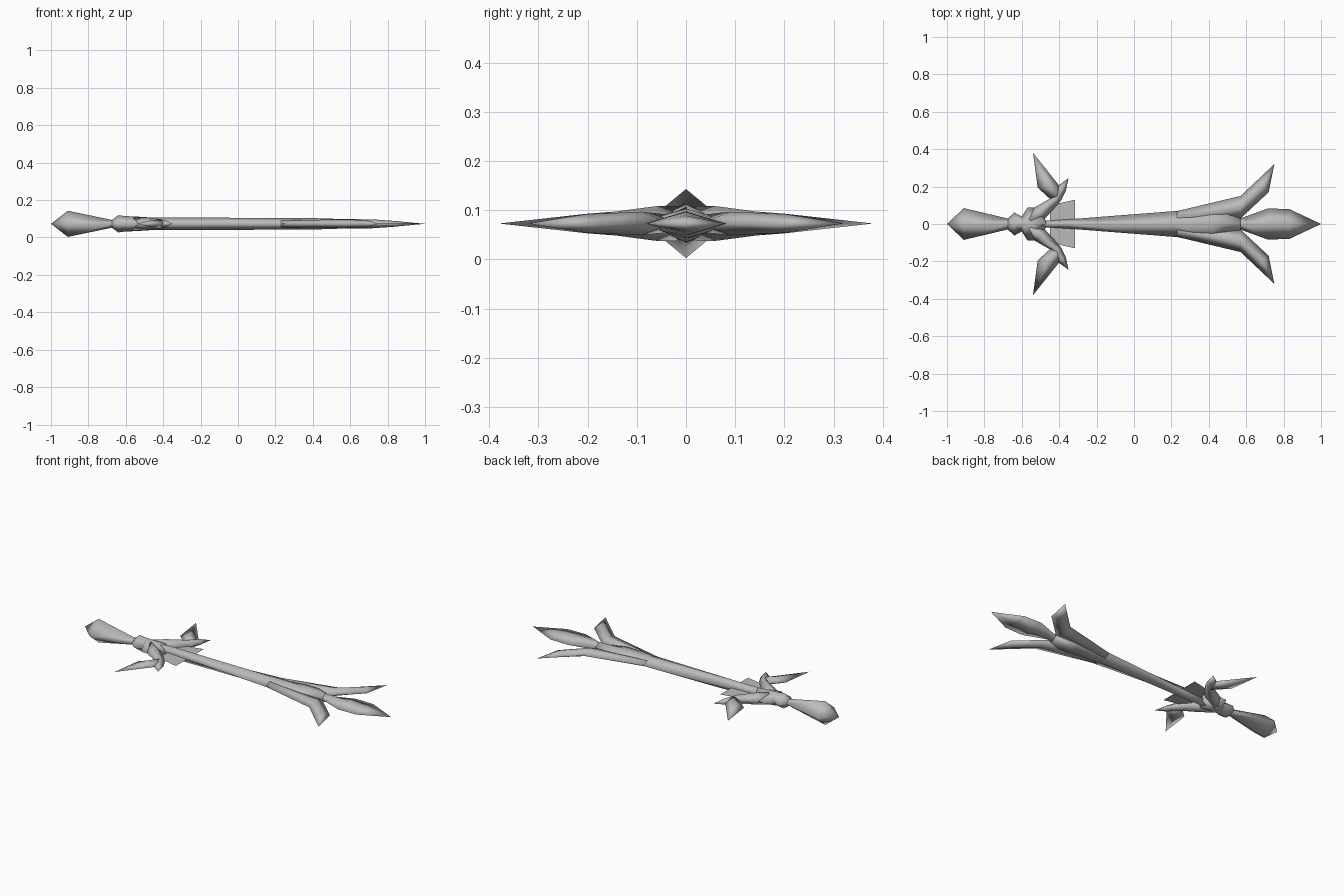
import bpy, bmesh

if "Cube" in bpy.data.objects:
    bpy.data.objects.remove(bpy.data.objects["Cube"])

MID = 0.073  # height of the flat symmetry plane

steel = bpy.data.materials.new("grey steel")
steel.diffuse_color = (0.5, 0.5, 0.5, 1)
steel.use_nodes = True
steel.node_tree.nodes["Principled BSDF"].inputs["Base Color"].default_value = steel.diffuse_color


def finish(name, bm, smooth=True):
    bmesh.ops.remove_doubles(bm, verts=bm.verts, dist=0.0005)
    bmesh.ops.recalc_face_normals(bm, faces=bm.faces)
    me = bpy.data.meshes.new(name)
    bm.to_mesh(me)
    bm.free()
    me.materials.append(steel)
    for p in me.polygons:
        p.use_smooth = smooth
    ob = bpy.data.objects.new(name, me)
    bpy.context.collection.objects.link(ob)
    return ob


def diamond_loft(name, stations, side=1):
    """Loft diamond sections: (left x, left y, right x, right y, half height)."""
    bm = bmesh.new()
    rings = []
    for lx, ly, rx, ry, h in stations:
        mx, my = (lx + rx) / 2, (ly + ry) / 2
        pts = [(lx, ly, 0), (mx, my, h), (rx, ry, 0), (mx, my, -h)]
        rings.append([bm.verts.new((x, y * side, MID + z)) for x, y, z in pts])
    for a, b in zip(rings, rings[1:]):
        for i in range(4):
            j = (i + 1) % 4
            bm.faces.new((a[i], a[j], b[j], b[i]))
    bm.faces.new(rings[0])
    if stations[-1][4] > 0:
        bm.faces.new(rings[-1])
    return finish(name, bm)


def straight(name, profile):
    """Diamond loft along x: (x, half width, half height)."""
    st = [(x, w, x, -w, h) for x, w, h in profile]
    if profile[0][1] == 0:  # start from the wide end so the point closes last
        st.reverse()
    return diamond_loft(name, st)


# Grip with pointed pommel
straight("pommel_grip", [(-1, 0, 0), (-0.91, 0.085, 0.07), (-0.67, 0.028, 0.02), (-0.65, 0.028, 0.02)])

# Knob and collar in front of the grip
straight("collar", [(-0.68, 0.024, 0.016), (-0.64, 0.062, 0.046), (-0.60, 0.04, 0.041),
                    (-0.57, 0.088, 0.04), (-0.53, 0.088, 0.038), (-0.47, 0.02, 0.034)])

# Long shaft flaring towards the fork
straight("shaft", [(-0.55, 0.012, 0.034), (-0.35, 0.025, 0.034), (0.23, 0.07, 0.031),
                   (0.42, 0.105, 0.03), (0.57, 0.035, 0.025)])

# Central leaf-shaped point
straight("centre_point", [(0.48, 0.025, 0.026), (0.57, 0.03, 0.025), (0.715, 0.083, 0.024),
                          (0.83, 0.08, 0.016), (1, 0, 0)])

for tag, s in (("left", 1), ("right", -1)):
    # Side prongs of the fork
    diamond_loft("prong_" + tag, [(0.23, 0.069, 0.23, 0.0, 0.018), (0.57, 0.15, 0.57, 0.03, 0.024),
                                  (0.66, 0.235, 0.72, 0.17, 0.019), (0.75, 0.32, 0.75, 0.32, 0)], s)
    # Guard arms with a short forward spike
    diamond_loft("guard_arm_" + tag, [(-0.59, 0.04, -0.52, 0.0, 0.036), (-0.53, 0.09, -0.47, 0.035, 0.035),
                                      (-0.45, 0.135, -0.39, 0.125, 0.026),
                                      (-0.405, 0.205, -0.365, 0.175, 0.018),
                                      (-0.35, 0.245, -0.35, 0.245, 0)], s)
    # Guard blades sweeping back
    diamond_loft("guard_blade_" + tag, [(-0.45, 0.135, -0.375, 0.16, 0.024),
                                        (-0.515, 0.195, -0.40, 0.205, 0.02),
                                        (-0.54, 0.38, -0.54, 0.38, 0)], s)

# Flat sheet behind the guard
bm = bmesh.new()
bm.faces.new([bm.verts.new((x, y, MID)) for x, y in
              ((-0.45, -0.1), (-0.315, -0.13), (-0.315, 0.13), (-0.45, 0.1))])
finish("guard_plate", bm, False)
